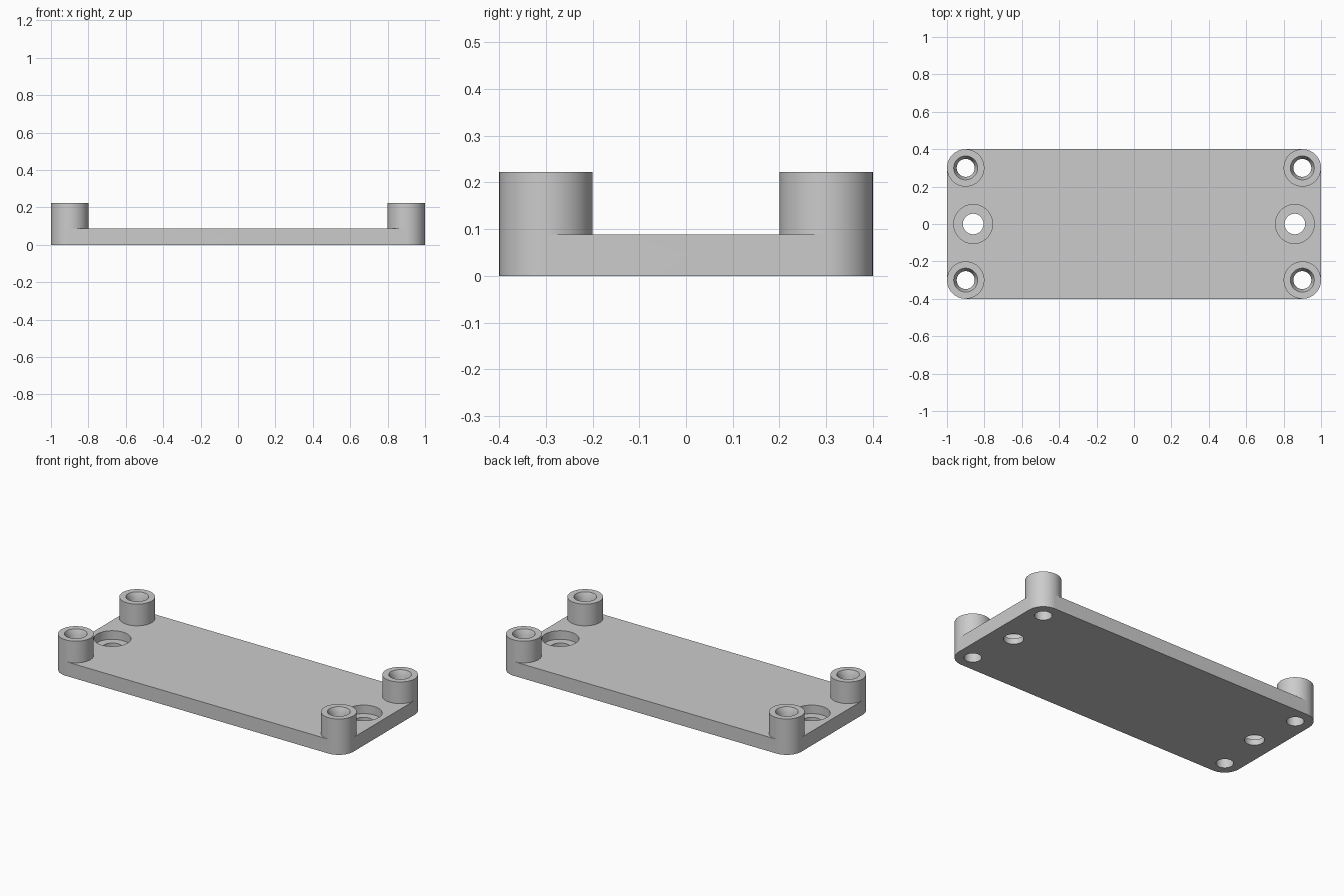
import bpy, bmesh, math

if "Cube" in bpy.data.objects:
    bpy.data.objects.remove(bpy.data.objects["Cube"])

SEG = 64
BASE_H, POST_H = 0.088, 0.222
CORNER_X, CORNER_Y, CORNER_R = 0.9, 0.3, 0.1
SCREW_X = 0.86

grey = bpy.data.materials.new("light grey")
grey.diffuse_color = (0.6, 0.6, 0.6, 1)
grey.use_nodes = True
grey.node_tree.nodes["Principled BSDF"].inputs["Base Color"].default_value = grey.diffuse_color


def make_object(name, bm):
    bmesh.ops.recalc_face_normals(bm, faces=bm.faces)
    mesh = bpy.data.meshes.new(name)
    bm.to_mesh(mesh)
    bm.free()
    mesh.materials.append(grey)
    obj = bpy.data.objects.new(name, mesh)
    bpy.context.collection.objects.link(obj)
    return obj


def circle(r, start=0, count=SEG):
    return [(r * math.cos(2 * math.pi * (start + i) / SEG),
             r * math.sin(2 * math.pi * (start + i) / SEG)) for i in range(count)]


def turned(name, x, y, profile):
    """Capped solid of revolution from (radius, z) pairs."""
    bm = bmesh.new()
    rings = [[bm.verts.new((x + a, y + b, z)) for a, b in circle(r)] for r, z in profile]
    for low, high in zip(rings, rings[1:]):
        for i in range(SEG):
            j = (i + 1) % SEG
            bm.faces.new((low[i], low[j], high[j], high[i]))
    bm.faces.new(rings[0])
    bm.faces.new(rings[-1])
    return make_object(name, bm)


def combine(target, other, operation):
    mod = target.modifiers.new(operation.lower(), 'BOOLEAN')
    mod.operation, mod.solver, mod.object = operation, 'EXACT', other
    other.hide_render = True
    bpy.context.view_layer.objects.active = target
    bpy.ops.object.modifier_apply(modifier=mod.name)
    bpy.data.objects.remove(other)


# Base plate with rounded corners
bm = bmesh.new()
outline = []
for k, (sx, sy) in enumerate([(1, 1), (-1, 1), (-1, -1), (1, -1)]):
    for a, b in circle(CORNER_R, k * SEG // 4, SEG // 4 + 1):
        outline.append(bm.verts.new((sx * CORNER_X + a, sy * CORNER_Y + b, 0)))
bottom = bm.faces.new(outline)
top = bmesh.ops.extrude_face_region(bm, geom=[bottom], use_keep_orig=True)
bmesh.ops.translate(bm, vec=(0, 0, BASE_H),
                    verts=[v for v in top["geom"] if isinstance(v, bmesh.types.BMVert)])
plate = make_object("mounting_plate", bm)

corners = [(sx * CORNER_X, sy * CORNER_Y) for sx in (-1, 1) for sy in (-1, 1)]

# Corner posts
for x, y in corners:
    combine(plate, turned("post", x, y, [(CORNER_R, 0), (CORNER_R, POST_H)]), 'UNION')

# Through holes in the posts, widened at the mouth
for x, y in corners:
    combine(plate, turned("post_hole", x, y, [
        (0.048, -0.05), (0.048, POST_H - 0.035), (0.064, POST_H), (0.064, POST_H + 0.05)]),
        'DIFFERENCE')

# Counterbored screw holes between the posts
for x in (-SCREW_X, SCREW_X):
    combine(plate, turned("screw_hole", x, 0, [
        (0.055, -0.05), (0.055, 0.035), (0.104, 0.035), (0.104, BASE_H + 0.05)]),
        'DIFFERENCE')

bpy.ops.object.select_all(action='DESELECT')
plate.select_set(True)
bpy.context.view_layer.objects.active = plate
bpy.ops.object.shade_smooth_by_angle(angle=math.radians(25))
